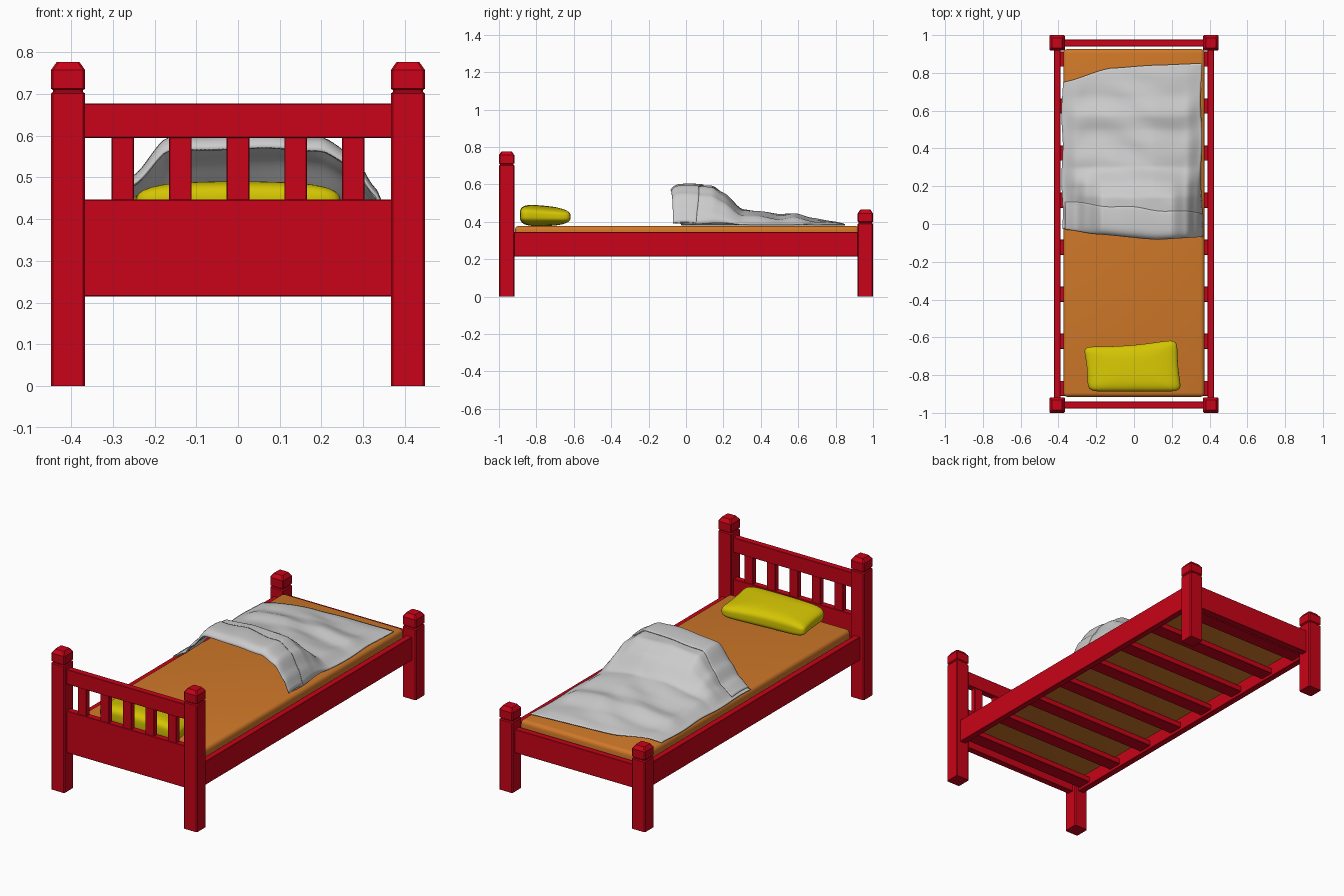
import bpy, bmesh, math
from mathutils import Vector

if "Cube" in bpy.data.objects:
    bpy.data.objects.remove(bpy.data.objects["Cube"])


def material(name, rgb):
    m = bpy.data.materials.new(name)
    m.use_nodes = True
    m.diffuse_color = (*rgb, 1)
    m.node_tree.nodes["Principled BSDF"].inputs["Base Color"].default_value = (*rgb, 1)
    return m


RED = material("red paint", (0.58, 0.001, 0.009))
ORANGE = material("orange mattress cloth", (0.63, 0.19, 0.022))
YELLOW = material("yellow pillow cloth", (0.66, 0.56, 0.001))
GREY = material("light grey blanket cloth", (0.6, 0.6, 0.6))


def finish(name, bm, mat, smooth=False):
    bmesh.ops.recalc_face_normals(bm, faces=bm.faces)
    me = bpy.data.meshes.new(name)
    bm.to_mesh(me)
    bm.free()
    me.materials.append(mat)
    for p in me.polygons:
        p.use_smooth = smooth
    ob = bpy.data.objects.new(name, me)
    bpy.context.collection.objects.link(ob)
    return ob


def box(name, x, y, z, mat=RED, bevel=0.002, segments=1):
    """Box from (min, max) ranges with softened edges."""
    bm = bmesh.new()
    bmesh.ops.create_cube(bm, size=1)
    for v in bm.verts:
        v.co = [r[0] if c < 0 else r[1] for r, c in zip((x, y, z), v.co)]
    bmesh.ops.bevel(bm, geom=bm.edges[:], offset=bevel, segments=segments,
                    profile=0.5, affect='EDGES')
    return finish(name, bm, mat, segments > 1)


def curve(points, t):
    """Smoothly eased interpolation through (position, value) points."""
    if t <= points[0][0]:
        return points[0][1]
    for (a, va), (b, vb) in zip(points, points[1:]):
        if t <= b:
            k = (t - a) / (b - a)
            k = 0.5 * k + 0.5 * k * k * (3 - 2 * k)
            return va + (vb - va) * k
    return points[-1][1]


def post(name, x, y, top):
    """Chamfered square post with a grooved cap."""
    bm = bmesh.new()
    rings = []
    for half, z in ((0.041, 0), (0.041, top - 0.076), (0.036, top - 0.072),
                    (0.036, top - 0.068), (0.041, top - 0.064), (0.041, top - 0.02), (0.027, top)):
        c = half - 0.005
        ring = [(half, -c), (half, c), (c, half), (-c, half),
                (-half, c), (-half, -c), (-c, -half), (c, -half)]
        rings.append([bm.verts.new((x + a, y + b, z)) for a, b in ring])
    for lo, hi in zip(rings, rings[1:]):
        for i in range(8):
            j = (i + 1) % 8
            bm.faces.new((lo[i], lo[j], hi[j], hi[i]))
    bm.faces.new(rings[0])
    bm.faces.new(rings[-1])
    finish(name, bm, RED)


# Posts and side rails
for side, s in (("right", -1), ("left", 1)):
    post("head_post_" + side, s * 0.407, -0.959, 0.777)
    post("foot_post_" + side, s * 0.407, 0.959, 0.465)
    box("side_rail_" + side, sorted((s * 0.389, s * 0.424)), (-0.93, 0.93), (0.215, 0.345))

# Headboard and footboard
span = (-0.37, 0.37)
box("headboard_panel", span, (-0.976, -0.94), (0.215, 0.447))
box("headboard_top_rail", span, (-0.976, -0.94), (0.595, 0.677))
for i in range(5):
    x = (i - 2) * 0.138
    box(f"headboard_slat_{i + 1}", (x - 0.027, x + 0.027), (-0.973, -0.943), (0.44, 0.6))
box("footboard_panel", span, (0.94, 0.976), (0.215, 0.345))

# Bed base slats
for i in range(8):
    y = -0.87 + i * 0.249
    box(f"base_slat_{i + 1}", (-0.395, 0.395), (y - 0.04, y + 0.04), (0.231, 0.262))

# Mattress
box("mattress", (-0.374, 0.374), (-0.915, 0.926), (0.261, 0.378), ORANGE, 0.022, 4)

# Pillow: puffed block with a skewed, slightly pinched outline
bm = bmesh.new()
bmesh.ops.create_cube(bm, size=2)
bmesh.ops.subdivide_edges(bm, edges=bm.edges[:], cuts=17, use_grid_fill=True)
for v in bm.verts:
    outline = (abs(v.co.x) ** 9 + abs(v.co.y) ** 9) ** (1 / 9)
    n = (outline ** 3.4 + abs(v.co.z) ** 3.4) ** (1 / 3.4)
    u, w, h = v.co / n
    x = -0.008 - 0.012 * w + u * (0.25 - 0.008 * (1 - w * w))
    back = max(w, 0)
    y = -0.757 + w * 0.131 + back * (0.02 * u - 0.016 * (1 - u * u))
    thick = 0.054 - 0.007 * w - 0.007 * u * u
    v.co = (x, y, 0.432 + h * thick - 0.005 * w)
finish("pillow", bm, YELLOW, True)

# Blanket: raised arch at the head end, settling into wrinkles at the foot
RIDGE = [(-0.09, 0.207), (0.14, 0.207), (0.2, 0.17), (0.3, 0.08), (0.42, 0.063), (0.5, 0.052),
         (0.57, 0.058), (0.68, 0.03), (0.78, 0.016), (0.86, 0.002)]
ARCH = [(-0.37, 0), (-0.3, 0.22), (-0.25, 0.53), (-0.17, 0.95), (0, 1),
        (0.2, 0.97), (0.275, 0.75), (0.33, 0.37), (0.36, 0.02)]
FLAT = [(-0.38, 0), (-0.3, 0.6), (-0.1, 0.95), (0.1, 1), (0.28, 0.6), (0.355, 0)]
HEAD_EDGE = [(-0.37, -0.025), (-0.2, -0.05), (0.12, -0.078), (0.36, -0.065)]
FOOT_EDGE = [(-0.38, 0.75), (-0.12, 0.825), (0.1, 0.84), (0.36, 0.85)]


def blanket_height(x, y):
    blend = curve([(0.1, 0), (0.35, 1)], y)
    shape = curve(ARCH, x) * (1 - blend) + curve(FLAT, x) * blend
    wrinkle = 0.005 * math.sin(30 * y + 5 * x + 2 * math.sin(9 * x)) * blend
    crease = 0.002 * math.sin(30 * x + 12 * y) * (1 - blend)
    edge = min(1, max(0, (0.36 - abs(x)) / 0.1))
    return 0.384 + curve(RIDGE, y) * shape + (wrinkle + crease) * edge * min(1, 6 * max(0, 0.86 - y))


def cloth(name, nx, ny, place, thickness):
    bm = bmesh.new()
    g = [[bm.verts.new(place(i / nx, j / ny)) for i in range(nx + 1)] for j in range(ny + 1)]
    for j in range(ny):
        for i in range(nx):
            bm.faces.new((g[j][i], g[j][i + 1], g[j + 1][i + 1], g[j + 1][i]))
    ob = finish(name, bm, GREY, True)
    mod = ob.modifiers.new("thickness", 'SOLIDIFY')
    mod.thickness = thickness
    mod.offset = 0


def blanket_point(u, t):
    x = -0.38 + 0.736 * u + 0.004 * math.sin(14 * t)
    y0, y1 = curve(HEAD_EDGE, x), curve(FOOT_EDGE, x)
    y = y0 + (y1 - y0) * t
    droop = 0.02 * curve(ARCH, x) * (1 - t) ** 25
    return Vector((x, y, blanket_height(x, y) - droop))


def turnover_point(u, t):
    x = -0.365 + 0.727 * u
    y0 = curve(HEAD_EDGE, x) - 0.003
    y1 = 0.115 - 0.06 * u + 0.006 * math.sin(16 * u)
    y = y0 + (y1 - y0) * t
    lift = 0.004 + 0.006 * math.sin(math.pi * t) ** 0.5
    droop = 0.024 * curve(ARCH, x) * (1 - t) ** 10
    return Vector((x, y, blanket_height(x, y) + lift - droop))


cloth("blanket", 70, 80, blanket_point, 0.005)
cloth("blanket_turnover", 70, 24, turnover_point, 0.005)
